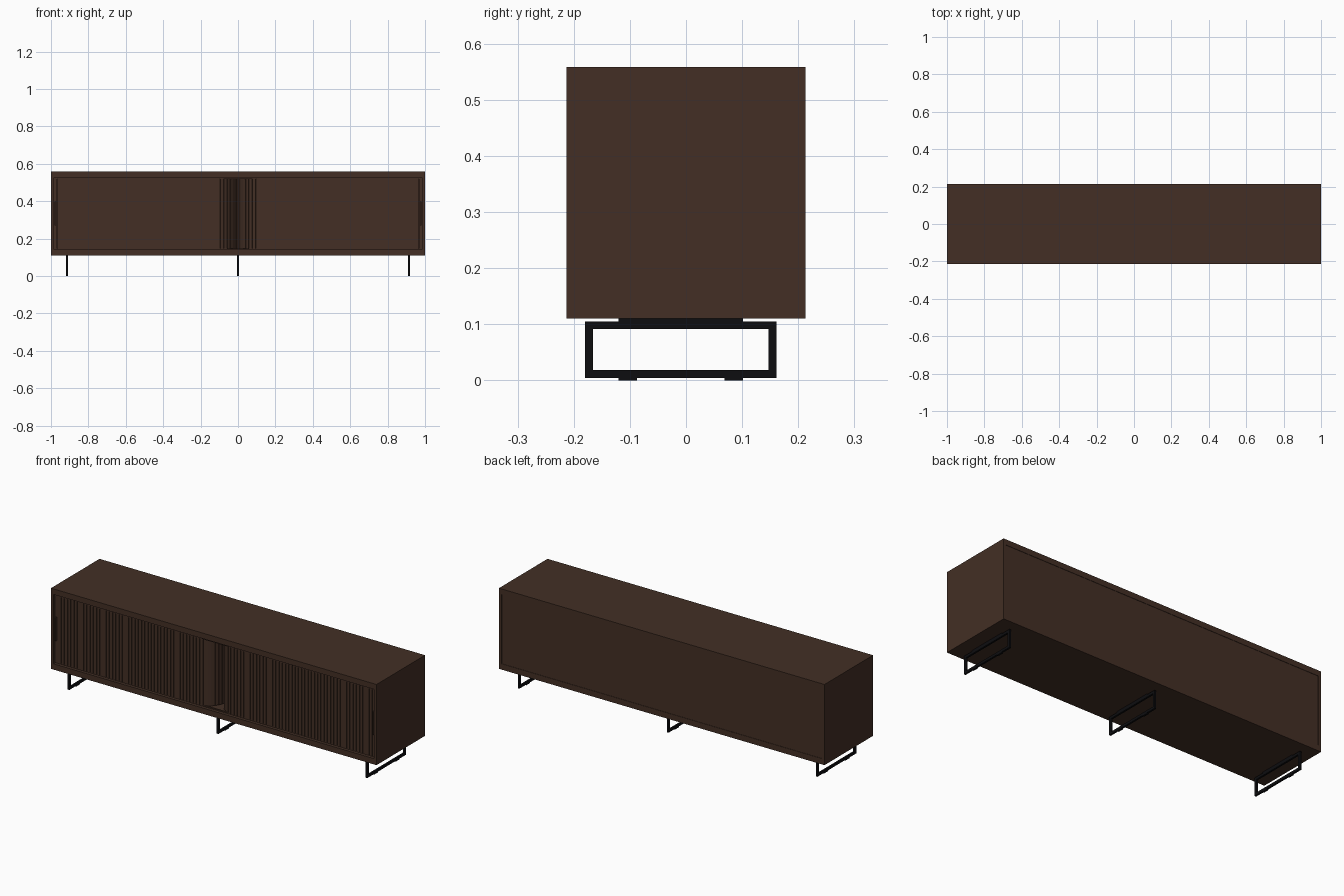
import bpy, bmesh, math
from mathutils import Matrix, Vector

if "Cube" in bpy.data.objects:
    bpy.data.objects.remove(bpy.data.objects["Cube"])


def material(name, rgb):
    m = bpy.data.materials.new(name)
    m.diffuse_color = (*rgb, 1)
    m.use_nodes = True
    m.node_tree.nodes["Principled BSDF"].inputs["Base Color"].default_value = m.diffuse_color
    return m


WOOD = material("dark walnut", (0.056, 0.028, 0.018))
METAL = material("black metal", (0.004, 0.004, 0.005))


def add_box(bm, x0, x1, y0, y1, z0, z1, matrix=Matrix()):
    size = Matrix.Diagonal((x1 - x0, y1 - y0, z1 - z0, 1))
    place = Matrix.Translation(((x0 + x1) / 2, (y0 + y1) / 2, (z0 + z1) / 2))
    bmesh.ops.create_cube(bm, size=1, matrix=matrix @ place @ size)


def finish(name, bm, mat):
    bmesh.ops.recalc_face_normals(bm, faces=bm.faces)
    me = bpy.data.meshes.new(name)
    bm.to_mesh(me)
    bm.free()
    me.materials.append(mat)
    ob = bpy.data.objects.new(name, me)
    bpy.context.collection.objects.link(ob)
    return ob


def box(name, mat, *dims):
    bm = bmesh.new()
    add_box(bm, *dims)
    return finish(name, bm, mat)


D = 0.213
SIDES = ((-1, "left"), (1, "right"))

# Cabinet carcass
box("top_panel", WOOD, -1, 1, -D, D, 0.527, 0.558)
box("bottom_panel", WOOD, -1, 1, -D, D, 0.110, 0.142)
box("back_panel", WOOD, -0.984, 0.984, 0.198, 0.211, 0.142, 0.527)
box("centre_divider", WOOD, -0.004, 0.004, -0.09, 0.198, 0.142, 0.527)
for s, side in SIDES:
    xs = sorted((s * 0.984, s * 1.0))
    box(side + "_side_panel", WOOD, *xs, -D, D, 0.142, 0.527)

# Door path: straight front run, rounded turn, then straight back beside the divider
X_OUT, X_IN, Y_FRONT, R, TAIL = 0.966, 0.106, -0.198, 0.10, 0.05


def path(d):
    """Point and heading angle at distance d along the right-hand door."""
    run, arc = X_OUT - X_IN, R * math.pi / 2
    if d <= run:
        return Vector((X_OUT - d, Y_FRONT, 0)), 0
    if d <= run + arc:
        a = (d - run) / R
        return Vector((X_IN - R * math.sin(a), Y_FRONT + R - R * math.cos(a), 0)), -a
    return Vector((X_IN - R, Y_FRONT + R + d - run - arc, 0)), -math.pi / 2


LENGTH = X_OUT - X_IN + R * math.pi / 2 + TAIL
COUNT = 54
PITCH = LENGTH / COUNT

for s, side in SIDES:
    flip = Matrix.Diagonal((s, 1, 1, 1))
    # Tambour slats
    bm = bmesh.new()
    for i in range(COUNT):
        p, a = path((i + 0.5) * PITCH)
        m = Matrix.Translation(p) @ Matrix.Rotation(a, 4, 'Z')
        h = PITCH * 0.43
        add_box(bm, -h, h, -0.002, 0.006, 0.147, 0.520, flip @ m)
    finish(side + "_door_slats", bm, WOOD)

    # Flexible sheet behind the slats
    bm = bmesh.new()
    prev = None
    for i in range(COUNT * 2 + 1):
        p, a = path(i * LENGTH / (COUNT * 2))
        p = p + Matrix.Rotation(a, 3, 'Z') @ Vector((0, 0.004, 0))
        pair = [bm.verts.new((s * p.x, p.y, z)) for z in (0.145, 0.522)]
        if prev:
            bm.faces.new((prev[0], pair[0], pair[1], prev[1]))
        prev = pair
    sheet = finish(side + "_door_sheet", bm, WOOD)
    mod = sheet.modifiers.new("thickness", 'SOLIDIFY')
    mod.thickness = 0.002
    mod.offset = 0

    # Outer door stile and its slim grip
    xs = sorted((s * 0.967, s * 0.983))
    box(side + "_door_stile", WOOD, *xs, Y_FRONT - 0.002, Y_FRONT + 0.008, 0.147, 0.520)
    xs = sorted((s * 0.973, s * 0.980))
    box(side + "_door_grip", WOOD, *xs, Y_FRONT - 0.012, Y_FRONT, 0.27, 0.40)

# Upper and lower door tracks
box("upper_track", WOOD, -0.984, 0.984, -0.203, -0.188, 0.518, 0.527)
box("lower_track", WOOD, -0.984, 0.984, -0.196, -0.188, 0.142, 0.148)

# Metal loop legs with mounting plate and foot pads
for x, name in ((-0.915, "left"), (0, "middle"), (0.915, "right")):
    bm = bmesh.new()
    x0, x1 = x - 0.005, x + 0.005
    add_box(bm, x0, x1, -0.18, 0.161, 0.091, 0.105)
    add_box(bm, x0, x1, -0.18, 0.161, 0.004, 0.018)
    add_box(bm, x0, x1, -0.18, -0.166, 0.018, 0.091)
    add_box(bm, x0, x1, 0.147, 0.161, 0.018, 0.091)
    add_box(bm, x0, x1, -0.12, 0.102, 0.105, 0.110)
    for y in (-0.12, 0.069):
        add_box(bm, x0, x1, y, y + 0.033, 0, 0.004)
    finish(name + "_leg_frame", bm, METAL)
